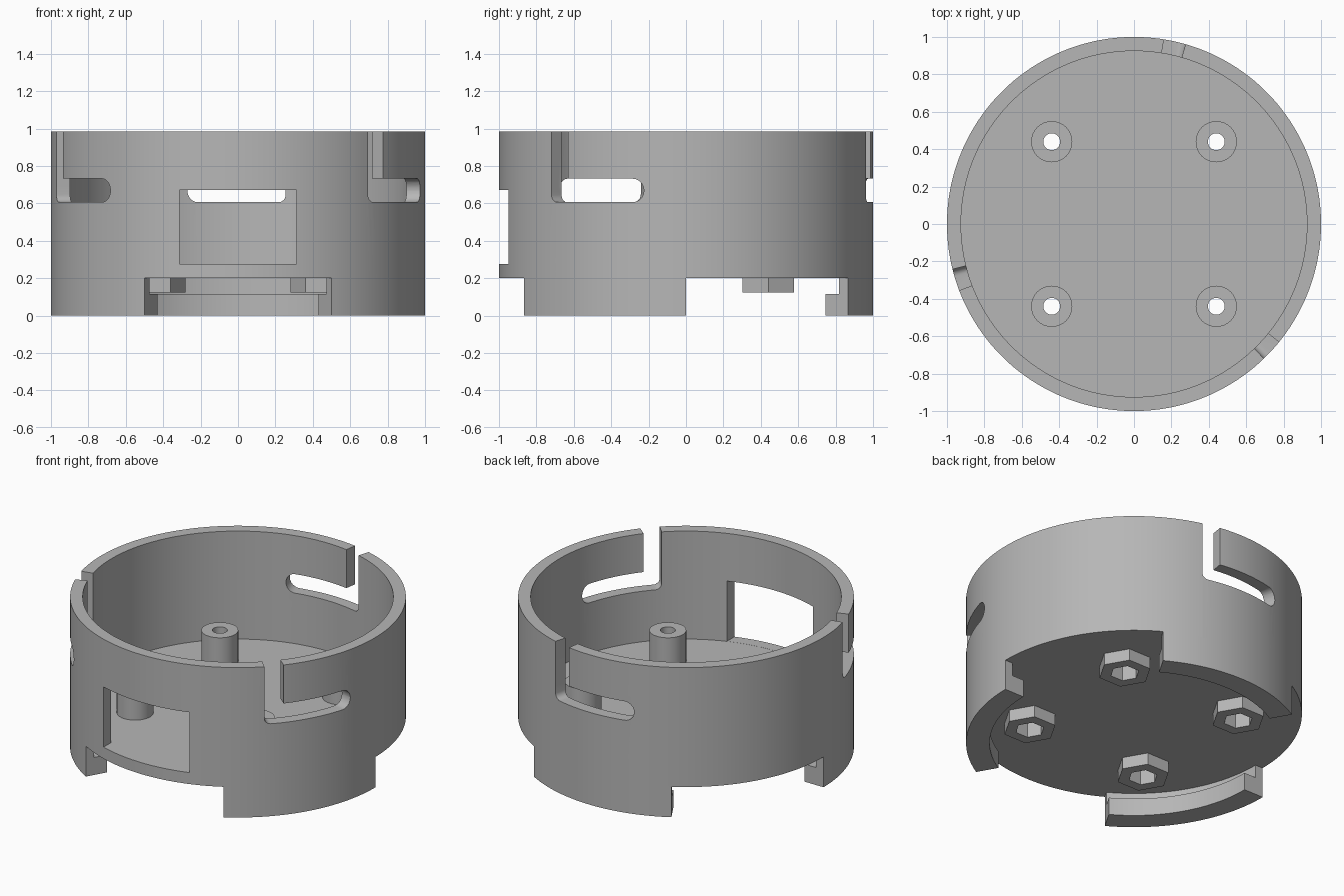
import bpy, bmesh
from math import radians, degrees, sin, cos, pi

if "Cube" in bpy.data.objects:
    bpy.data.objects.remove(bpy.data.objects["Cube"], do_unlink=True)

grey = bpy.data.materials.new("plain grey")
grey.use_nodes = True
grey.diffuse_color = (0.47, 0.47, 0.47, 1)
grey.node_tree.nodes["Principled BSDF"].inputs["Base Color"].default_value = grey.diffuse_color


def sweep(name, rings, closed=False, at=(0, 0)):
    """Join (angle in degrees, [(radius, z), ...]) sections around a vertical axis."""
    bm = bmesh.new()
    loops = [[bm.verts.new((r * cos(radians(a)), r * sin(radians(a)), z)) for r, z in prof]
             for a, prof in rings]
    n = len(loops[0])
    pairs = list(zip(loops, loops[1:]))
    if closed:
        pairs.append((loops[-1], loops[0]))
    else:
        bm.faces.new(loops[0])
        bm.faces.new(loops[-1])
    for a, b in pairs:
        for i in range(n):
            j = (i + 1) % n
            bm.faces.new((a[i], a[j], b[j], b[i]))
    bmesh.ops.remove_doubles(bm, verts=bm.verts, dist=1e-5)
    bmesh.ops.recalc_face_normals(bm, faces=bm.faces)
    mesh = bpy.data.meshes.new(name)
    bm.to_mesh(mesh)
    bm.free()
    mesh.materials.append(grey)
    ob = bpy.data.objects.new(name, mesh)
    ob.location = (*at, 0)
    bpy.context.collection.objects.link(ob)
    return ob


def lathe(name, prof, sides, at=(0, 0)):
    return sweep(name, [(360 * i / sides, prof) for i in range(sides)], True, at)


def rect(r0, r1, z0, z1):
    return [(r0, z0), (r1, z0), (r1, z1), (r0, z1)]


def activate(ob):
    bpy.ops.object.select_all(action='DESELECT')
    ob.select_set(True)
    bpy.context.view_layer.objects.active = ob


def cut(ob, cutter):
    cutter.hide_render = True
    mod = ob.modifiers.new("cut", 'BOOLEAN')
    mod.operation, mod.solver, mod.object = 'DIFFERENCE', 'EXACT', cutter
    activate(ob)
    bpy.ops.object.modifier_apply(modifier=mod.name)
    bpy.data.objects.remove(cutter, do_unlink=True)


BOTTOM, FLOOR, TOP = 0.2, 0.275, 0.985
WALL = 0.925

# Round cup: floor and wall in one profile
cup = lathe("cup", [(0, BOTTOM), (1, BOTTOM), (1, TOP), (WALL, TOP), (WALL, FLOOR), (0, FLOOR)], 180)
parts = [cup]

# Front window
bpy.ops.mesh.primitive_cube_add(size=1, location=(0, -0.98, (FLOOR + 0.672) / 2))
window = bpy.context.object
window.scale = (0.625, 0.26, 0.672 - FLOOR - 0.001)
cut(cup, window)

# Three L-shaped locking slots with rounded ends
LOW, HIGH = 0.607, 0.732


def slot_rings(start, end):
    rings = []
    for tip, side, rad in ((start, 1, 0.04), (end, -1, 0.062)):
        arc = []
        for k in range(7):
            t = k / 6 * pi / 2
            inset = rad * (1 - sin(t))
            angle = tip + side * degrees(rad * (1 - cos(t)))
            arc.append((angle, rect(0.8, 1.1, LOW + inset, HIGH - inset)))
        rings += arc if side > 0 else arc[::-1]
    return rings


for turn in (74, 194, 314):
    cut(cup, sweep("slot_run", slot_rings(turn, turn + 33)))
    entry = rect(0.8, 1.1, 0.67, 1.1)
    cut(cup, sweep("slot_entry", [(turn, entry), (turn + 6.8, entry)]))

# Three curved legs with an inner lip
leg_profile = [(1, 0), (1, BOTTOM), (0.945, BOTTOM), (0.945, 0.115), (0.86, 0.115), (0.86, 0)]
for name, start in (("back_leg", 60), ("right_leg", 180), ("left_leg", 300)):
    parts.append(sweep(name, [(start + 2 * i, leg_profile) for i in range(31)]))

# Four screw posts, each with a hexagonal nut socket beneath
for x, front in ((-0.44, "right"), (0.44, "left")):
    for y, end in ((-0.44, "front"), (0.44, "back")):
        tag = end + "_" + front
        cut(cup, lathe("hole", [(0, 0), (0.045, 0), (0.045, 0.6), (0, 0.6)], 32, (x, y)))
        cut(cup, lathe("pocket", [(0, 0), (0.088, 0), (0.088, 0.24), (0, 0.24)], 6, (x, y)))
        parts.append(lathe(tag + "_post", rect(0.045, 0.11, FLOOR, 0.48), 32, (x, y)))
        parts.append(lathe(tag + "_nut_socket", rect(0.088, 0.16, 0.123, BOTTOM), 6, (x, y)))

for ob in parts:
    activate(ob)
    bpy.ops.object.shade_smooth_by_angle(angle=radians(30))
